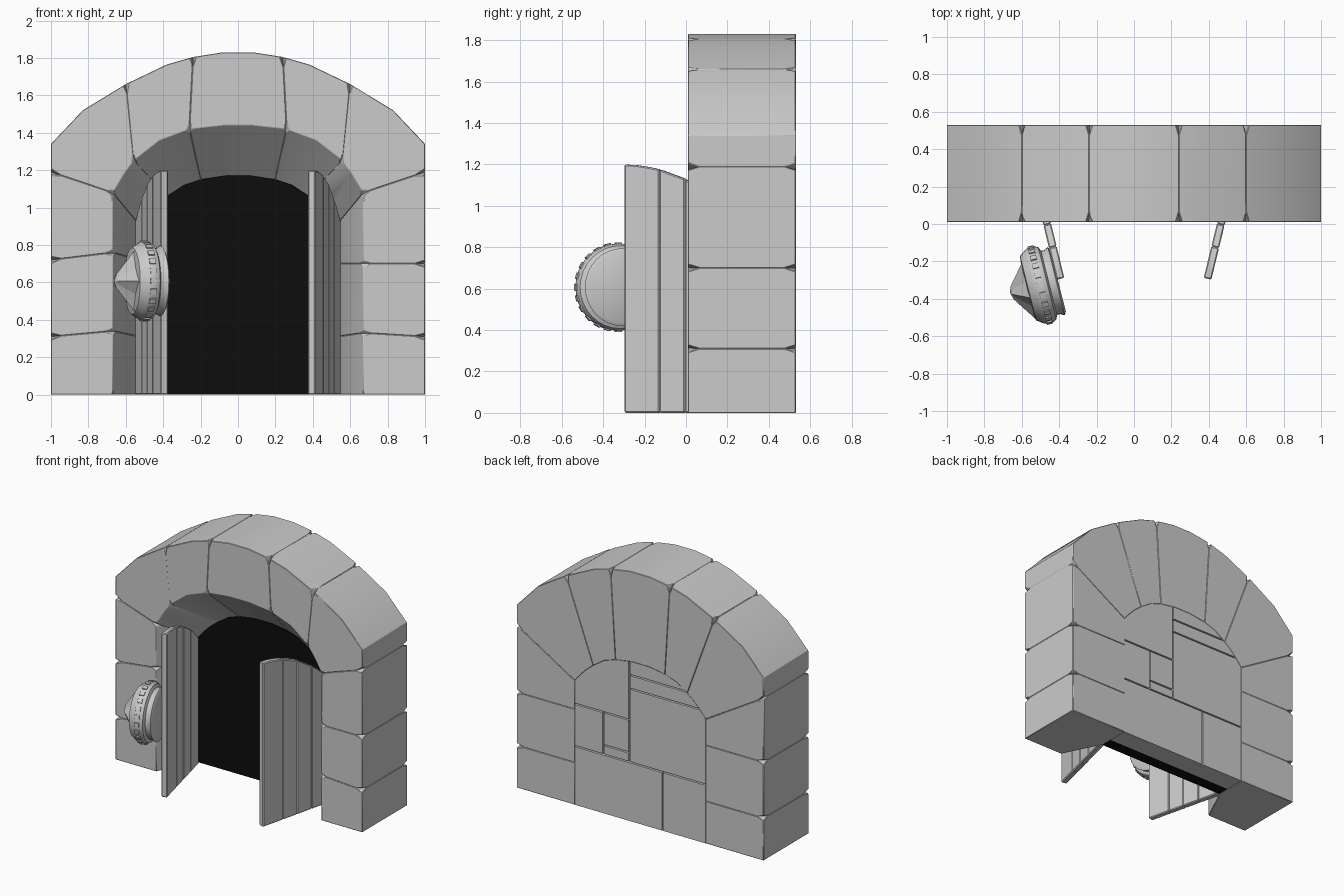
import bpy, bmesh, math
from mathutils import Vector, Matrix

if "Cube" in bpy.data.objects:
    bpy.data.objects.remove(bpy.data.objects["Cube"])

FRONT, DEEP, BACK = 0.01, 0.30, 0.53


def finish(bm, name, color=None, chamfer=0, smooth=0):
    bmesh.ops.recalc_face_normals(bm, faces=bm.faces)
    me = bpy.data.meshes.new(name)
    bm.to_mesh(me)
    bm.free()
    ob = bpy.data.objects.new(name, me)
    bpy.context.collection.objects.link(ob)
    if color:
        mat = bpy.data.materials.new(name + "_colour")
        mat.diffuse_color = color
        mat.use_nodes = True
        mat.node_tree.nodes["Principled BSDF"].inputs["Base Color"].default_value = mat.diffuse_color
        me.materials.append(mat)
    if smooth:
        bpy.ops.object.select_all(action='DESELECT')
        bpy.context.view_layer.objects.active = ob
        ob.select_set(True)
        bpy.ops.object.shade_smooth_by_angle(angle=math.radians(smooth))
    if chamfer:
        bev = ob.modifiers.new("chamfer", 'BEVEL')
        bev.width = chamfer
        bev.segments = 1
        bev.limit_method = 'ANGLE'
        bev.angle_limit = math.radians(40)
    return ob


def loft(bm, rings):
    """Bridge closed rings of equal length and cap both ends."""
    vs = [[bm.verts.new(p) for p in r] for r in rings]
    n = len(vs[0])
    for a, b in zip(vs, vs[1:]):
        for i in range(n):
            j = (i + 1) % n
            bm.faces.new((a[i], a[j], b[j], b[i]))
    bm.faces.new(vs[0])
    bm.faces.new(vs[-1])


def slice_off(bm, co, no):
    """Cut away what lies on the normal's side and close the hole."""
    res = bmesh.ops.bisect_plane(bm, geom=bm.verts[:] + bm.edges[:] + bm.faces[:],
                                 plane_co=co, plane_no=no, clear_outer=True)
    edges = [e for e in res["geom_cut"] if isinstance(e, bmesh.types.BMEdge)]
    bmesh.ops.holes_fill(bm, edges=edges)


def clip_corner(bm, p, to_joint, to_depth, along, size):
    """Chip a stone corner, so that joints show V notches."""
    a = p + (to_joint - p).normalized() * size
    b = p + (to_depth - p).normalized() * size
    c = p + (along - p).normalized() * 0.017
    n = (b - a).cross(c - a).normalized()
    slice_off(bm, a, -n if n.dot(p - a) < 0 else n)


def stone(name, outer, inner, deep, sx=1):
    def ring(inn, y):
        return [Vector((sx * x, y, z)) for x, z in outer + inn[::-1]]
    f, d, b = ring(inner, FRONT), ring(deep, DEEP), ring(deep, BACK)
    bm = bmesh.new()
    loft(bm, [f, d, b])
    bmesh.ops.recalc_face_normals(bm, faces=bm.faces)
    k, n = len(outer), len(f)
    # corner, opposite end of its joint, neighbour along the stone's face
    for i, j, m in ((0, n - 1, 1), (k - 1, k, k - 2), (n - 1, 0, n - 2), (k, k - 1, k + 1)):
        if f[i].z < 0.01:
            continue
        clip_corner(bm, f[i], f[j], d[i], f[m], 0.055 if i < k else 0.035)
        if i < k:
            clip_corner(bm, b[i], b[j], d[i], b[m], 0.055)
    return finish(bm, name, chamfer=0.003, smooth=30)


# Arch stones
stone("keystone", [(-.24, 1.805), (-.08, 1.83), (.08, 1.83), (.24, 1.805)],
      [(-.26, 1.42), (-.08, 1.44), (.08, 1.44), (.26, 1.42)],
      [(-.2, 1.15), (-.07, 1.17), (.07, 1.17), (.2, 1.15)])
for sx, side, joints in ((1, "right", ((.70, .70), (.31, .33))),
                         (-1, "left", ((.72, .76), (.31, .34)))):
    stone("shoulder_stone_" + side, [(.24, 1.805), (.38, 1.765), (.6, 1.66)],
          [(.26, 1.42), (.42, 1.36), (.56, 1.25)],
          [(.2, 1.15), (.29, 1.12), (.38, 1.06)], sx)
    stone("haunch_stone_" + side, [(.6, 1.66), (.83, 1.52), (1, 1.34), (1, 1.19)],
          [(.56, 1.25), (.61, 1.18), (.64, 1.13), (.67, 1.08)],
          [(.38, 1.06), (.43, 1.02), (.48, .97), (.53, .91)], sx)
    # Jamb stones: (outer z, inner z, deep z) at each joint
    levels = [(1.19, 1.08, .91)] + [(o, i, o) for o, i in joints] + [(0, 0, 0)]
    for n, (t, b) in enumerate(zip(levels, levels[1:])):
        stone(f"jamb_stone_{side}_{n + 1}", [(1, t[0]), (1, b[0])],
              [(.67, t[1]), (.67, b[1])], [(.53, t[2]), (.53, b[2])], sx)

# Dark filling and back wall share the opening outline
half = [(.53, 0), (.53, .91), (.48, .97), (.43, 1.02), (.38, 1.06), (.29, 1.12), (.2, 1.15), (.07, 1.17)]
outline = half + [(-x, z) for x, z in half[::-1]]


def slab(y0, y1):
    bm = bmesh.new()
    loft(bm, [[(x, y, z) for x, z in outline] for y in (y0, y1)])
    bmesh.ops.recalc_face_normals(bm, faces=bm.faces)
    return bm


finish(slab(0.29, 0.38), "dark_opening", (0.004, 0.004, 0.004, 1))
finish(slab(0.38, 0.50), "back_wall")

# Bricks on the back: the outline trimmed to x0, x1, z0, z1
G = 0.005
for n, (x0, x1, z0, z1) in enumerate((
        (-.18, .6, -.1, .43), (-.6, -.18, -.1, .43), (-.6, .09, .43, .97),
        (.09, .3, .5, .74), (.09, .3, .43, .5), (.3, .6, .43, .74),
        (.09, .6, .74, 1.2), (-.6, .09, .97, 1.07), (-.6, .09, 1.07, 1.2))):
    bm = slab(0.50, 0.529)
    slice_off(bm, (x0 + G, 0, 0), (-1, 0, 0))
    slice_off(bm, (x1 - G, 0, 0), (1, 0, 0))
    slice_off(bm, (0, 0, z0 + G), (0, 0, -1))
    slice_off(bm, (0, 0, z1 - G), (0, 0, 1))
    finish(bm, f"back_brick_{n + 1}")

# Door leaves made of planks, swung open towards the front
top_curve = [(0, .92), (.07, .99), (.15, 1.05), (.28, 1.13), (.405, 1.175), (.5, 1.195), (.6, 1.2)]


def door_top(u):
    for (a, za), (b, zb) in zip(top_curve, top_curve[1:]):
        if u <= b:
            return za + (zb - za) * (u - a) / (b - a)
    return top_curve[-1][1]


hinge, tip = Vector((.53, .27, 0)), Vector((.393, -.293, 0))
du = (tip - hinge).normalized()
dn = Vector((-du.y, du.x, 0)) * 0.021
for sx, side in ((1, "right"), (-1, "left")):
    cuts = [0, .15, .28, .405, .579]
    for n, (a, b) in enumerate(zip(cuts, cuts[1:])):
        us = [a + (b - a) * i / 3 for i in range(4)]
        prof = [(a, 0)] + [(u, door_top(u)) for u in us] + [(b, 0)]
        bm = bmesh.new()
        rings = []
        for s in (-1, 1):
            pts = [hinge + du * u + dn * s + Vector((0, 0, z)) for u, z in prof]
            rings.append([(sx * p.x, p.y, p.z) for p in pts])
        loft(bm, rings)
        finish(bm, f"door_plank_{side}_{n + 1}", chamfer=0.006)

# Round door knob on the left leaf
axis = Vector((-.97, -.243, 0)).normalized()
place = Matrix.Translation((-.435, -.31, .607)) @ axis.to_track_quat('Z', 'Y').to_matrix().to_4x4()


def turned(name, profile, n, smooth=0, valley=1):
    def point(i, r, t):
        r, a = r * (valley if i % 2 else 1), math.tau * i / n
        return place @ Vector((r * math.cos(a), r * math.sin(a), t))
    bm = bmesh.new()
    loft(bm, [[point(i, r, t) for i in range(n)] for r, t in profile])
    return finish(bm, name, smooth=smooth)


turned("knob_ring", [(.17, -.03), (.188, -.02), (.176, .005), (.178, .02), (.2, .03),
                     (.21, .05), (.21, .085), (.2, .105), (.178, .135), (.15, .14)], 32, smooth=35)

# Faceted point with alternating ridges and valleys
turned("knob_point", [(.18, .13), (.04, .224), (.004, .234)], 10, valley=.72)

# Square studs around the ring
bm = bmesh.new()
for i in range(24):
    m = place @ Matrix.Rotation(math.tau * i / 24, 4, 'Z') @ Matrix.Translation((.209, 0, .068))
    bmesh.ops.create_cube(bm, size=1, matrix=m @ Matrix.Diagonal((.014, .03, .034, 1)))
finish(bm, "knob_studs")
